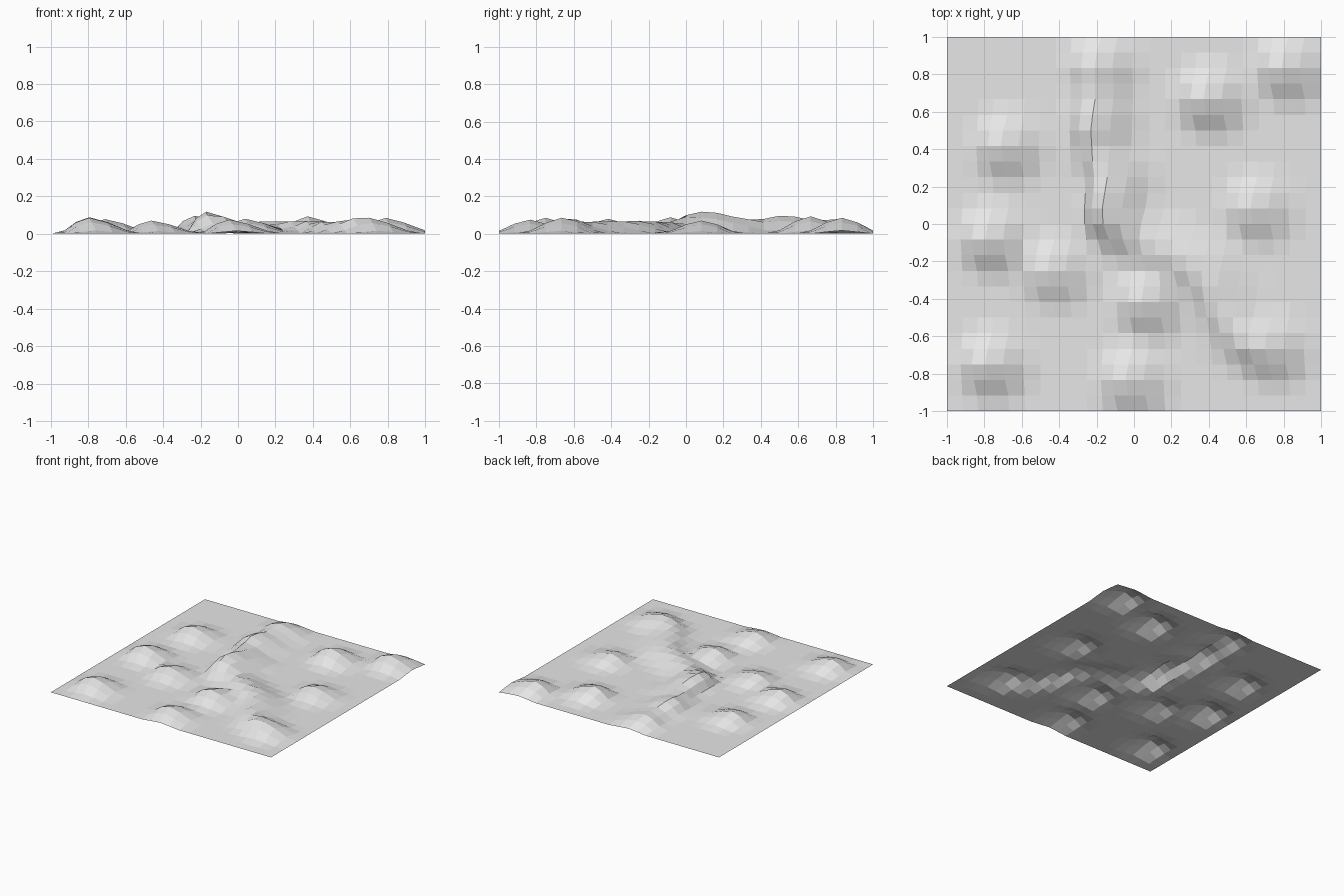
import bpy, bmesh

cube = bpy.data.objects.get("Cube")
if cube:
    bpy.data.objects.remove(cube, do_unlink=True)

CELLS = 24
RADIUS = 0.235
LEAN = -0.045   # every hill leans sideways by the same amount

# Hills as (grid column, grid row, height), counted from the centre
hills = [
    (-8, 5, .078), (-9, -1, .088), (-9, -9, .085), (-5, -3, .07),
    (1, -5, .08), (0, -10, .075), (9, -8, .08), (8, 1, .07),
    (5, 8, .093), (10, 10, .085),
]
# Long ridge running from the back edge to the middle
back_ridge = [
    (-2, 10, .08), (-2, 7, .08), (-2, 5, .055), (-1, 3, .07),
    (-1, 1, .075), (-1, 0, .04),
]
# Winding ridge from the middle to the front corner hill
front_ridge = [
    (1, -1, .05), (3, -2, .055), (5, -3, .055), (6, -5, .055), (7, -7, .05),
]


def raise_hill(bm, base, column, row, height):
    """Pull up a smooth bump around one grid point."""
    cx, cy = column * 2 / CELLS, row * 2 / CELLS
    for v in bm.verts:
        x, y = base[v]
        t = 1 - ((x - cx) ** 2 + (y - cy) ** 2) ** 0.5 / RADIUS
        if t > 0:
            w = t * t * (3 - 2 * t)
            v.co.z += height * w
            if abs(x) < 0.99:
                v.co.x += LEAN * w


# Grey ground material
grey = bpy.data.materials.new("ground_grey")
grey.use_nodes = True
colour = (0.8, 0.8, 0.8, 1)
grey.diffuse_color = colour
grey.node_tree.nodes["Principled BSDF"].inputs["Base Color"].default_value = colour

# Terrain sheet
bm = bmesh.new()
bmesh.ops.create_grid(bm, x_segments=CELLS, y_segments=CELLS, size=1)
base = {v: (v.co.x, v.co.y) for v in bm.verts}
for hill in hills + back_ridge + front_ridge:
    raise_hill(bm, base, *hill)
mesh = bpy.data.meshes.new("terrain")
bm.to_mesh(mesh)
bm.free()
mesh.materials.append(grey)
terrain = bpy.data.objects.new("terrain", mesh)
bpy.context.collection.objects.link(terrain)
